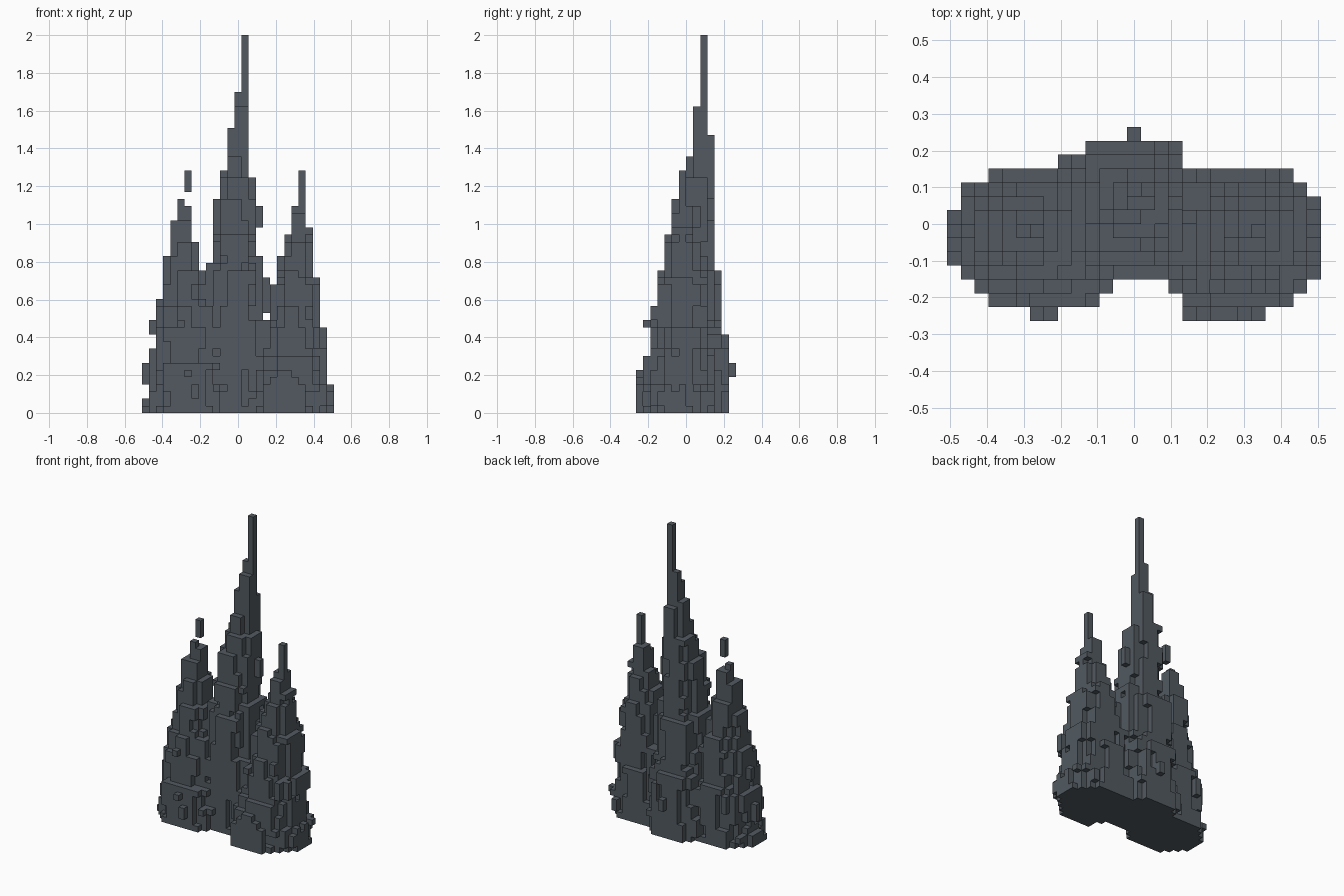
import bpy, bmesh, random

if "Cube" in bpy.data.objects:
    bpy.data.objects.remove(bpy.data.objects["Cube"], do_unlink=True)

CELL = 2 / 53                      # block size
NX, NY = 27, 14                    # footprint in blocks
random.seed(7)

stone = bpy.data.materials.new("slate grey stone")
stone.use_nodes = True
COLOUR = (0.085, 0.102, 0.118, 1)
stone.diffuse_color = COLOUR
stone.node_tree.nodes["Principled BSDF"].inputs["Base Color"].default_value = COLOUR


def spire_cells(outline, columns):
    """Blend the outline (level, x0, x1, y0, y1) upwards, round it to blocks and weather it."""
    cells, wear = set(), {}
    for low, high in zip(outline, outline[1:]):
        for k in range(low[0], high[0]):
            t = (k + .5 - low[0]) / (high[0] - low[0])
            x0, x1, y0, y1 = (round(a + (b - a) * t) for a, b in zip(low[1:], high[1:]))
            cx, cy, rx, ry = (x0 + x1) / 2, (y0 + y1) / 2, (x1 - x0) / 2, (y1 - y0) / 2
            for i in range(x0, x1):
                for j in range(y0, y1):
                    d = ((i + .5 - cx) / rx) ** 2 + ((j + .5 - cy) / ry) ** 2
                    rough = wear.setdefault((i, j, k // 3), random.uniform(-.22, .26))
                    if d < 1.03 + (rough if k else 0) or min(rx, ry) <= 1:
                        cells.add((i, j, k))
    for i, j, k0, k1 in columns:
        cells.update((i, j, k) for k in range(k0, k1))
    return cells


def build_blocks(name, cells, solid):
    """Make only the outer faces of the blocks and merge flat areas."""
    bm = bmesh.new()
    verts = {}

    def vert(p):
        if p not in verts:
            verts[p] = bm.verts.new(((p[0] - NX / 2) * CELL, (p[1] - NY / 2) * CELL, p[2] * CELL))
        return verts[p]

    for c in sorted(cells):
        for axis in range(3):
            u, v = (axis + 1) % 3, (axis + 2) % 3
            for side in (0, 1):
                near = list(c)
                near[axis] += 2 * side - 1
                if tuple(near) in solid:
                    continue
                ring = []
                for du, dv in ((0, 0), (1, 0), (1, 1), (0, 1)):
                    p = list(c)
                    p[axis] += side
                    p[u] += du
                    p[v] += dv
                    ring.append(vert(tuple(p)))
                bm.faces.new(ring if side else ring[::-1])
    bmesh.ops.dissolve_limit(bm, angle_limit=0.02, verts=bm.verts[:], edges=bm.edges[:])
    mesh = bpy.data.meshes.new(name)
    bm.to_mesh(mesh)
    bm.free()
    mesh.materials.append(stone)
    bpy.context.collection.objects.link(bpy.data.objects.new(name, mesh))


# Central spire, leaning back, with its tall tip and protruding blocks
central = spire_cells(
    [(0, 7, 19, 3, 13), (8, 8, 18, 3, 12.8), (20, 9.4, 16.7, 3.4, 11.5), (30, 10.4, 15.9, 5.6, 11),
     (36, 12, 15.2, 7.45, 10.8), (44, 13, 15, 8.6, 10), (45, 13, 15, 9, 10)],
    [(14, 9, 45, 53), (16, 8, 26, 29), (13, 13, 5, 7), (17, 7, 14, 19)])

# Left spire with its thin tip, side bumps and a low outcrop at the front
left = spire_cells(
    [(0, 14, 27, 1, 11), (6, 15.4, 26.2, 1.2, 10.9), (12, 17.3, 25.5, 2, 10.2),
     (19, 18.7, 24.5, 3.3, 9.6), (25, 20.5, 23.6, 4.8, 8.4), (29, 21.4, 23, 5.6, 7.4)],
    [(22, 6, 29, 34), (25, 6, 9, 12)]
    + [(i, 0, 0, 6 - int(abs(i - 19.5))) for i in range(17, 23)])

# Right spire with a loose block over its tip and side bumps
right = spire_cells(
    [(0, 0.3, 13, 1, 11), (5, 0.9, 12.4, 1.2, 11), (16, 2.5, 9.5, 2.6, 9.8),
     (22, 3.5, 7.8, 4.1, 8.9), (27, 4.5, 7, 5.4, 8), (30, 5.2, 6.1, 6.2, 7)],
    [(6, 6, 31, 34), (0, 6, 4, 7), (1, 6, 11, 13), (5, 1, 12, 13), (6, 0, 5, 6), (7, 0, 2, 4)])

# Each block belongs to one spire; faces between spires are left out
left -= central
right -= central | left
solid = central | left | right
for name, cells in (("central_spire", central), ("left_spire", left), ("right_spire", right)):
    build_blocks(name, cells, solid)
